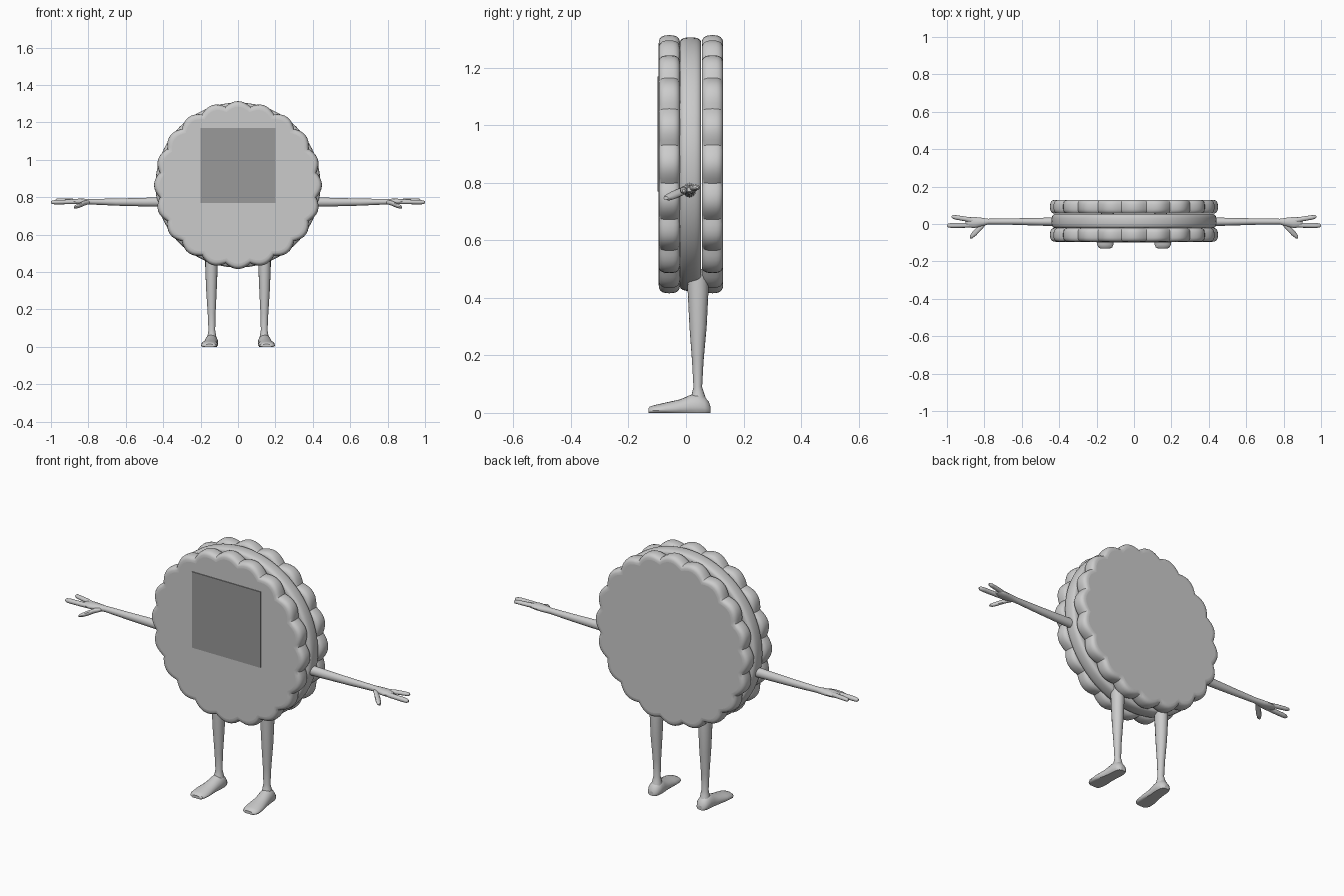
import bpy, bmesh, math
from mathutils import Vector


def material(name, value):
    m = bpy.data.materials.new(name)
    m.diffuse_color = (value, value, value, 1)
    return m


GREY = material("light grey", 0.6)
DARK = material("dark grey", 0.32)
CENTRE_Z = 0.865


def skin(name, rings, mat, mirror=False):
    """Join equal-length rings of points into a closed smooth surface."""
    bm = bmesh.new()
    vs = [[bm.verts.new(p) for p in ring] for ring in rings]
    n = len(vs[0])
    for a, b in zip(vs, vs[1:]):
        for i in range(n):
            j = (i + 1) % n
            bm.faces.new((a[i], a[j], b[j], b[i])).smooth = True
    bm.faces.new(vs[0])
    bm.faces.new(vs[-1])
    bmesh.ops.recalc_face_normals(bm, faces=bm.faces[:])
    for e in bm.edges:
        e.smooth = e.calc_face_angle(0) < math.radians(38)
    me = bpy.data.meshes.new(name)
    bm.to_mesh(me)
    bm.free()
    me.materials.append(mat)
    ob = bpy.data.objects.new(name, me)
    bpy.context.collection.objects.link(ob)
    if mirror:
        ob.modifiers.new("mirror", "MIRROR").use_mirror_merge = False
    return ob


def disc(name, y0, y1, radius, edge, bumps=0, depth=0.0, segs=160):
    """Round biscuit layer lying across y, with rounded and scalloped rim."""
    mid, half = (y0 + y1) / 2, (y1 - y0) / 2
    rings = []
    for k in range(13):
        t = -math.pi / 2 + math.pi * k / 12
        s, c = math.sin(t), math.cos(t)
        y = mid + half * math.copysign(abs(s) ** 0.75, s)
        inset = edge * (1 - c ** 0.75 if c > 1e-6 else 1)
        ring = []
        for i in range(segs):
            a = 2 * math.pi * i / segs
            notch = depth * (1 - abs(math.cos(a * bumps / 2)))
            r = radius - inset - notch
            ring.append((r * math.cos(a), y, CENTRE_Z + r * math.sin(a)))
        rings.append(ring)
    return skin(name, rings, GREY)


def limb(name, axis, sections, segs=16):
    """Loft of ellipses across one axis: (x, y, z, radius_a, radius_b)."""
    u, v = {"x": ((0, 1, 0), (0, 0, 1)), "z": ((1, 0, 0), (0, 1, 0))}[axis]
    u, v = Vector(u), Vector(v)
    rings = []
    for x, y, z, ra, rb in sections:
        rings.append([Vector((x, y, z)) + u * ra * math.cos(2 * math.pi * i / segs)
                      + v * rb * math.sin(2 * math.pi * i / segs) for i in range(segs)])
    return skin(name, rings, GREY, mirror=True)


# Two scalloped biscuits around a plain filling
disc("front_biscuit", -0.095, -0.021, 0.449, 0.03, 20, 0.024)
disc("back_biscuit", 0.055, 0.129, 0.449, 0.03, 20, 0.024)
disc("filling", -0.022, 0.053, 0.441, 0.022, segs=96)

# Square panel on the front face
bpy.ops.mesh.primitive_cube_add(size=1, location=(0, -0.0965, 0.97))
panel = bpy.context.object
panel.name = "face_panel"
panel.scale = (0.4, 0.005, 0.4)
panel.data.materials.append(DARK)

# Arm running into a flattened palm
limb("arm", "x", [
    (0.38, 0.012, 0.775, 0.024, 0.026), (0.50, 0.012, 0.774, 0.021, 0.023),
    (0.65, 0.013, 0.774, 0.017, 0.019), (0.78, 0.013, 0.776, 0.015, 0.015),
    (0.82, 0.010, 0.776, 0.024, 0.016), (0.855, 0.008, 0.777, 0.030, 0.015),
    (0.885, 0.009, 0.777, 0.027, 0.012), (0.90, 0.010, 0.777, 0.018, 0.007)])
# Two fingers and a thumb
limb("front_finger", "x", [
    (0.85, -0.004, 0.775, 0.012, 0.012), (0.90, -0.007, 0.775, 0.013, 0.012),
    (0.97, -0.008, 0.774, 0.013, 0.012), (0.992, -0.008, 0.773, 0.011, 0.010),
    (1.0, -0.008, 0.773, 0.005, 0.005)], 12)
limb("back_finger", "x", [
    (0.85, 0.016, 0.779, 0.012, 0.011), (0.90, 0.027, 0.782, 0.013, 0.011),
    (0.95, 0.035, 0.784, 0.012, 0.010), (0.968, 0.038, 0.784, 0.010, 0.009),
    (0.975, 0.039, 0.784, 0.004, 0.004)], 12)
limb("thumb", "x", [
    (0.795, 0.004, 0.773, 0.012, 0.010), (0.82, -0.018, 0.769, 0.018, 0.013),
    (0.845, -0.042, 0.758, 0.020, 0.013), (0.865, -0.060, 0.750, 0.017, 0.011),
    (0.877, -0.070, 0.747, 0.008, 0.006)], 12)

# Leg tapering to the ankle
limb("leg", "z", [
    (0.142, 0.040, 0.50, 0.034, 0.037), (0.142, 0.042, 0.42, 0.033, 0.036),
    (0.142, 0.042, 0.30, 0.028, 0.030), (0.141, 0.041, 0.18, 0.021, 0.020),
    (0.140, 0.041, 0.09, 0.018, 0.015), (0.140, 0.042, 0.065, 0.022, 0.022),
    (0.141, 0.042, 0.03, 0.030, 0.034)])

# Foot with flat sole: (y, centre x, half width, height)
foot = [(0.085, 0.142, 0.012, 0.022), (0.080, 0.142, 0.024, 0.038),
        (0.065, 0.142, 0.033, 0.056), (0.040, 0.142, 0.036, 0.068),
        (0.015, 0.144, 0.036, 0.062), (-0.02, 0.148, 0.038, 0.047),
        (-0.07, 0.152, 0.045, 0.036), (-0.11, 0.154, 0.044, 0.027),
        (-0.126, 0.153, 0.036, 0.022), (-0.131, 0.153, 0.026, 0.015)]
rings = []
for y, cx, w, h in foot:
    ring = []
    for i in range(20):
        a = 2 * math.pi * i / 20
        z = 0.3 * h + (0.7 * h if math.sin(a) > 0 else 0.5 * h) * math.sin(a)
        ring.append((cx + w * math.cos(a), y, max(0.0, z)))
    rings.append(ring)
skin("foot", rings, GREY, mirror=True)
